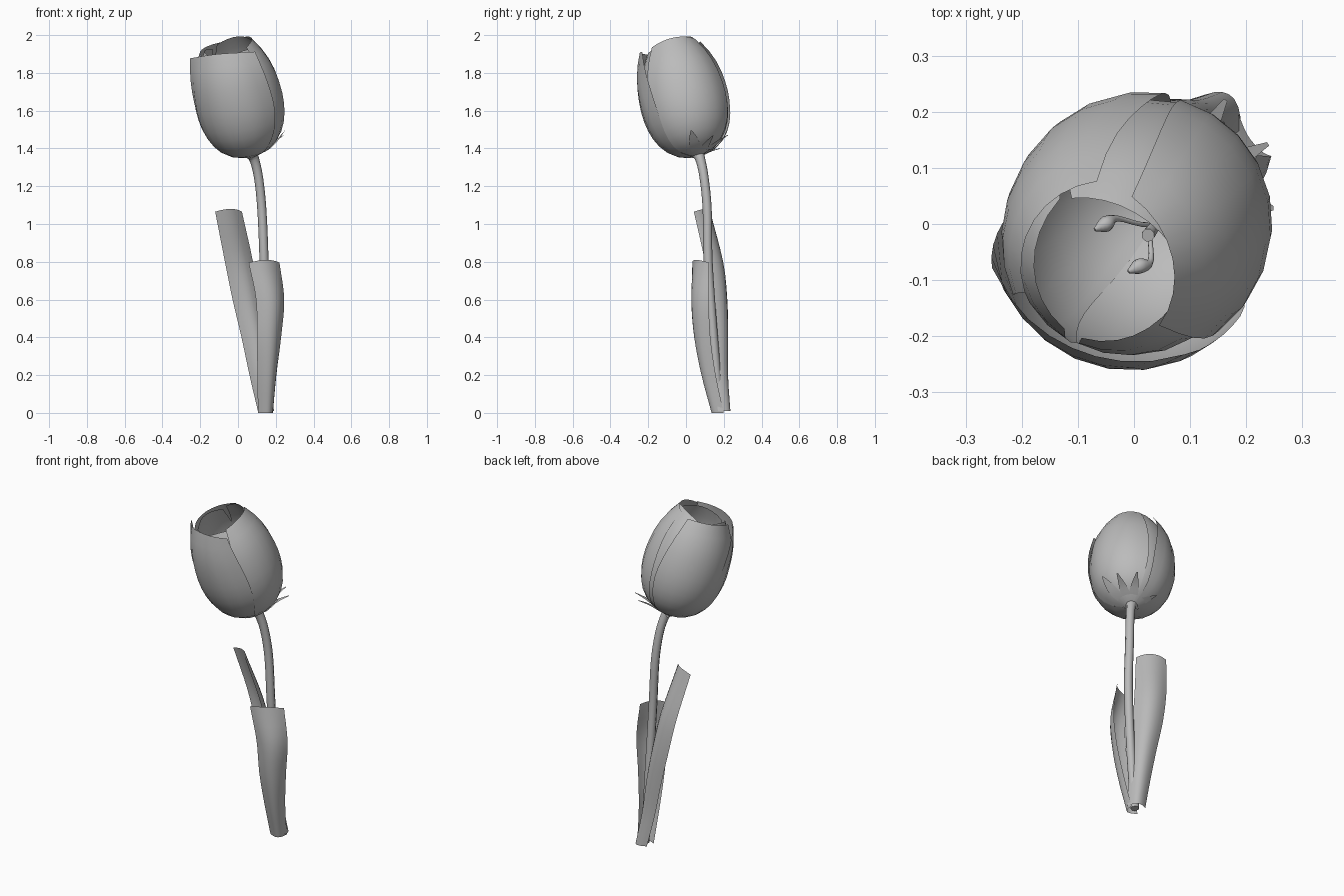
import bpy
import bmesh
import math
from mathutils import Vector

cube = bpy.data.objects.get("Cube")
if cube:
    bpy.data.objects.remove(cube, do_unlink=True)

GREY = (0.5, 0.5, 0.5, 1.0)
mat = bpy.data.materials.new("plain grey")
mat.use_nodes = True
mat.diffuse_color = GREY
mat.node_tree.nodes["Principled BSDF"].inputs["Base Color"].default_value = GREY


def finish(obj):
    """Give the part its material and smooth shading."""
    obj.data.materials.clear()
    obj.data.materials.append(mat)
    bpy.ops.object.select_all(action="DESELECT")
    obj.select_set(True)
    bpy.context.view_layer.objects.active = obj
    bpy.ops.object.shade_smooth_by_angle(angle=math.radians(50))


def sheet(name, point, cols, rows):
    """Build a curved sheet from point(u, v), u in -1..1 and v in 0..1."""
    bm = bmesh.new()
    grid = [[bm.verts.new(point(2 * i / cols - 1, j / rows)) for i in range(cols + 1)]
            for j in range(rows + 1)]
    for j in range(rows):
        for i in range(cols):
            a, b = grid[j], grid[j + 1]
            bm.faces.new((a[i], a[i + 1], b[i + 1], b[i]))
    mesh = bpy.data.meshes.new(name)
    bm.to_mesh(mesh)
    bm.free()
    obj = bpy.data.objects.new(name, mesh)
    bpy.context.collection.objects.link(obj)
    finish(obj)


def blend(table, t):
    """Interpolate smoothly through rows whose first entry is the position."""
    t = max(table[0][0], min(table[-1][0], t))
    k = 0
    while k < len(table) - 2 and t > table[k + 1][0]:
        k += 1
    p0, p1 = table[max(k - 1, 0)], table[k]
    p2, p3 = table[k + 1], table[min(k + 2, len(table) - 1)]
    h = p2[0] - p1[0]
    s = (t - p1[0]) / h
    result = []
    for a, b, c, d in zip(p0[1:], p1[1:], p2[1:], p3[1:]):
        m1 = (c - a) / (p2[0] - p0[0]) * h
        m2 = (d - b) / (p3[0] - p1[0]) * h
        result.append((2 * s**3 - 3 * s**2 + 1) * b + (s**3 - 2 * s**2 + s) * m1
                      + (3 * s**2 - 2 * s**3) * c + (s**3 - s**2) * m2)
    return result


# Flower head: petals wrap around a leaning axis
BASE = Vector((0.07, 0.06, 1.36))
TOP = Vector((-0.055, -0.082, 1.957))
AXIS = (TOP - BASE).normalized()
SIDE = (Vector((1, 0, 0)) - AXIS * AXIS.x).normalized()
BACK = AXIS.cross(SIDE)
PROFILE = [(0, 0.03), (0.04, 0.1), (0.12, 0.16), (0.25, 0.205), (0.42, 0.226),
           (0.6, 0.222), (0.75, 0.203), (0.88, 0.17), (1, 0.125)]


def petal(name, az, widths, span, offset, flare=0.0, droop=0.0, corner=0.0,
          cols=8, rows=12):
    low, mid, high = widths
    table = [(0, low), (0.5, mid), (1, high)]

    def point(u, v):
        half = blend(table, v)[0]
        ang = math.radians(az + u * half)
        t = span[0] + (span[1] - span[0] - droop * u * u) * v ** 1.3
        r = blend(PROFILE, t)[0] + offset + flare * v ** 4 + corner * u * u * v ** 6
        return BASE.lerp(TOP, t) + (SIDE * math.cos(ang) + BACK * math.sin(ang)) * r

    sheet(name, point, cols, rows)


petal("front_petal", -112, (60, 72, 64), (0, 0.98), 0.007, 0.02, 0.04, 0.035)
petal("left_petal", 12, (62, 64, 58), (0, 1.0), 0.004, 0, 0.03)
petal("back_petal", 148, (60, 64, 52), (0, 0.97), 0.01, 0.006, 0.01)
for name, az, top, depth in (("inner_left_petal", 62, 1.0, 0.003),
                             ("inner_right_petal", 182, 0.97, 0.007),
                             ("inner_front_petal", -55, 0.95, 0.011)):
    petal(name, az, (62, 68, 55), (0, top), -depth, 0, 0.04)

# Small pointed flaps under the flower
for name, az, tip, flare in (("left_flap", 0, 0.16, 0.015), ("outer_flap", 30, 0.08, 0.065),
                             ("back_flap", 60, 0.08, 0.065), ("low_flap", 118, 0.04, 0.04)):
    petal(name, az, (18, 11, 1), (0.02, tip), 0.01, flare, cols=2, rows=4)


def tube(name, pts, radius):
    """Sweep a round tube; pts hold x, y, z and a radius factor."""
    curve = bpy.data.curves.new(name, "CURVE")
    curve.dimensions = "3D"
    curve.bevel_depth = radius
    curve.bevel_resolution = 2
    curve.use_fill_caps = True
    spline = curve.splines.new("POLY")
    count = 4 * (len(pts) - 1)
    spline.points.add(count)
    table = [(i, *p) for i, p in enumerate(pts)]
    for k, p in enumerate(spline.points):
        x, y, z, f = blend(table, k / 4)
        p.co = (x, y, z, 1)
        p.radius = f
    obj = bpy.data.objects.new(name, curve)
    bpy.context.collection.objects.link(obj)
    bpy.ops.object.select_all(action="DESELECT")
    obj.select_set(True)
    bpy.context.view_layer.objects.active = obj
    bpy.ops.object.convert(target="MESH")
    finish(bpy.context.view_layer.objects.active)


# Stem, widening slightly where it meets the flower
tube("stem", [(0.145, 0.18, 0.01, 1), (0.145, 0.145, 0.4, 1), (0.138, 0.117, 0.8, 1),
              (0.126, 0.112, 1.08, 1), (0.108, 0.095, 1.25, 1),
              (0.085, 0.075, 1.345, 1.1), (0.066, 0.06, 1.375, 1.5)], 0.024)

# Pistil and stamens inside the flower
tube("pistil", [(0.06, 0.05, 1.37, 1), (0.045, 0.01, 1.5, 0.9),
                (0.025, -0.02, 1.62, 1.2)], 0.01)
for name, x, y in (("right_stamen", -0.05, 0.0), ("front_stamen", 0.01, -0.075)):
    tube(name, [(0.06, 0.05, 1.38, 0.4), (0.03, 0.0, 1.55, 0.4),
                (x + 0.02, y + 0.01, 1.62, 0.5), (x, y, 1.64, 1.3),
                (x - 0.02, y - 0.01, 1.65, 0.3)], 0.011)


# Leaves: cupped blades with a centre path, half width and cup depth per height
def leaf(name, across, rows):
    across = Vector(across).normalized()
    outward = Vector((across.y, -across.x, 0))

    def point(u, v):
        z = rows[0][0] + (rows[-1][0] - rows[0][0]) * v
        x, y, half, cup = blend(rows, z)
        tip = 0.015 * (1 - u * u) * v ** 8
        return Vector((x, y, z + tip)) + across * half * u + outward * cup * (1 - u * u)

    sheet(name, point, 8, 16)


leaf("front_leaf", (0.88, 0.48, 0),
     [(0.0, 0.145, 0.178, 0.045, 0.045), (0.2, 0.153, 0.13, 0.057, 0.05),
      (0.4, 0.164, 0.094, 0.073, 0.05), (0.6, 0.17, 0.08, 0.085, 0.048),
      (0.795, 0.138, 0.078, 0.093, 0.028)])
leaf("back_leaf", (-0.85, 0.52, 0),
     [(0.01, 0.148, 0.195, 0.05, 0.042), (0.2, 0.112, 0.178, 0.06, 0.045),
      (0.4, 0.08, 0.172, 0.072, 0.05), (0.6, 0.042, 0.165, 0.083, 0.05),
      (0.8, 0.005, 0.145, 0.087, 0.045), (1.065, -0.05, 0.085, 0.083, 0.025)])
